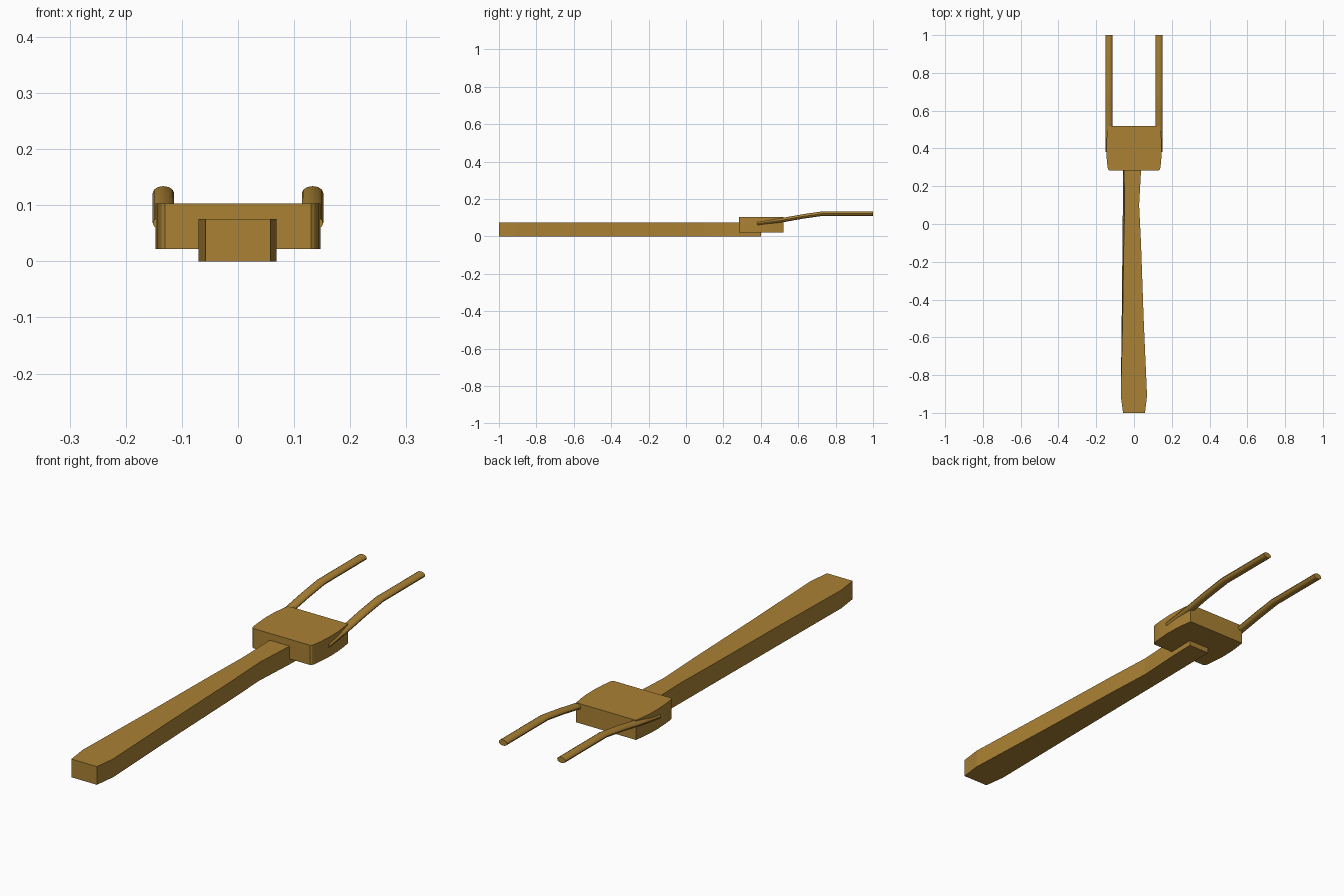
import bpy
import math

cube = bpy.data.objects.get("Cube")
if cube:
    bpy.data.objects.remove(cube, do_unlink=True)

wood = bpy.data.materials.new("warm_wood")
wood.use_nodes = True
color = (0.40, 0.22, 0.034, 1)
wood.diffuse_color = color
wood.node_tree.nodes["Principled BSDF"].inputs["Base Color"].default_value = color


def loft(name, rings, smooth=None):
    """Skin a list of equal-length rings and cap both ends."""
    n = len(rings[0])
    verts = [p for ring in rings for p in ring]
    faces = [(r * n + i, r * n + (i + 1) % n, (r + 1) * n + (i + 1) % n, (r + 1) * n + i)
             for r in range(len(rings) - 1) for i in range(n)]
    faces += [tuple(reversed(range(n))), tuple(range(len(verts) - n, len(verts)))]
    mesh = bpy.data.meshes.new(name)
    mesh.from_pydata(verts, [], faces)
    mesh.materials.append(wood)
    obj = bpy.data.objects.new(name, mesh)
    bpy.context.collection.objects.link(obj)
    bpy.ops.object.select_all(action="DESELECT")
    obj.select_set(True)
    bpy.context.view_layer.objects.active = obj
    bpy.ops.object.mode_set(mode="EDIT")
    bpy.ops.mesh.select_all(action="SELECT")
    bpy.ops.mesh.normals_make_consistent(inside=False)
    bpy.ops.object.mode_set(mode="OBJECT")
    if smooth:
        bpy.ops.object.shade_smooth_by_angle(angle=math.radians(smooth))
    return obj


# Handle: stations of y, left bottom x, left top x, right x
handle = [(-1, -.058, -.058, .058), (-.91, -.07, -.07, .069), (-.5, -.065, -.06, .051),
          (-.1, -.061, -.054, .037), (.1, -.059, -.049, .027),
          (.28, -.057, -.053, .037), (.4, -.056, -.056, .04)]
loft("handle", [[(lb, y, 0), (r, y, 0), (r, y, .075), (lt, y, .075)]
                for y, lb, lt, r in handle])

# Head block: bulging sides with rounded front corners, lofted along y
block = [(.283, .130), (.288, .136), (.30, .140), (.34, .144), (.39, .147),
         (.44, .146), (.48, .142), (.52, .136)]
loft("head_block", [[(-w, y, .022), (w, y, .022), (w, y, .103), (-w, y, .103)]
                    for y, w in block], 25)

# Two prongs: oval rods rising out of the block, then running level
path = [(.38, .068), (.52, .088), (.62, .106), (.73, .122), (1, .122)]
sides = 12
for side, label in ((-1, "right"), (1, "left")):
    rings = []
    for y, z in path:
        rings.append([(side * .133 + .019 * math.cos(2 * math.pi * i / sides), y,
                       z + .012 * math.sin(2 * math.pi * i / sides)) for i in range(sides)])
    loft(label + "_prong", rings, 40)
